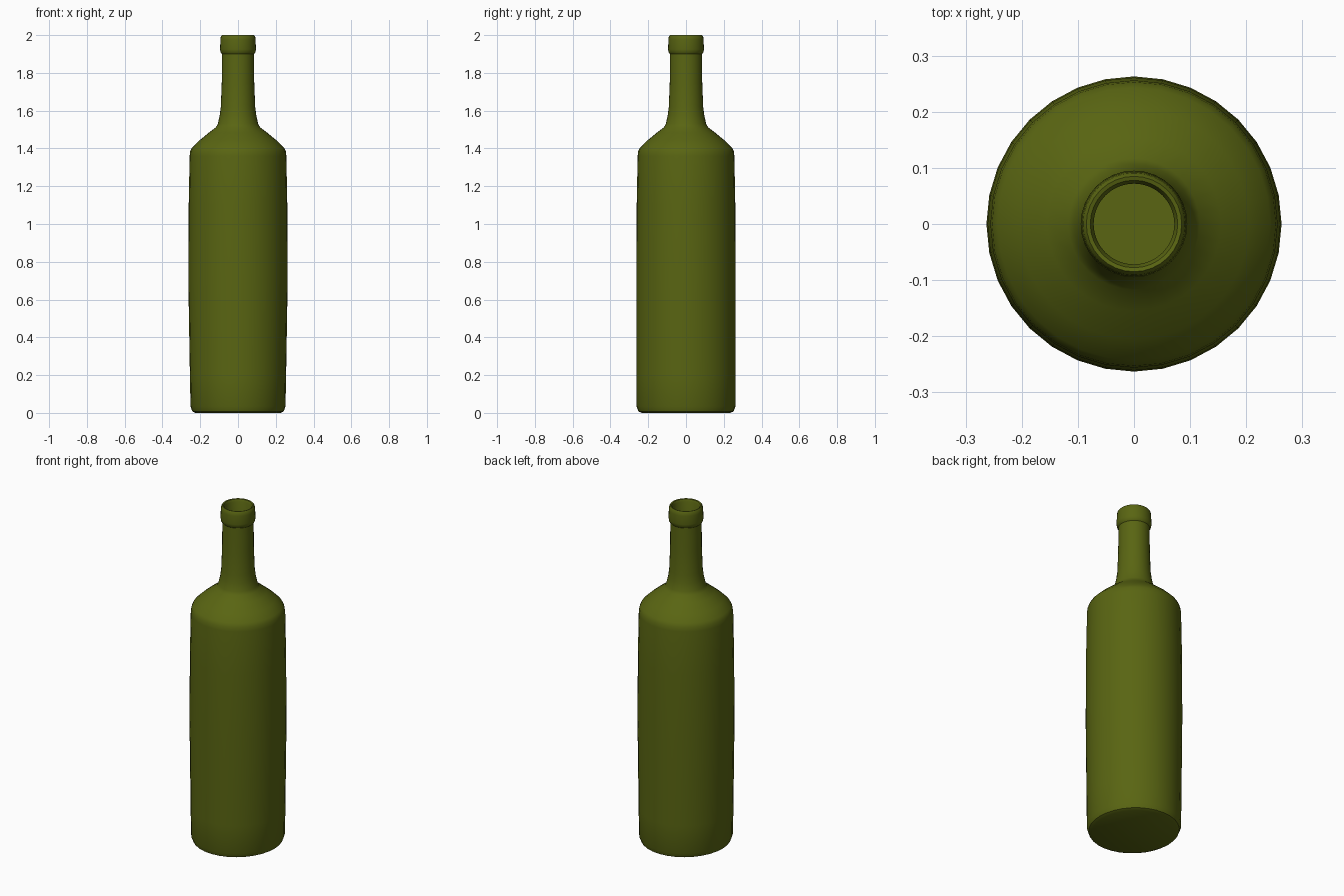
import bpy, bmesh, math

if "Cube" in bpy.data.objects:
    bpy.data.objects.remove(bpy.data.objects["Cube"])

SIDES = 32

# outer profile (radius, z) from base to lip
outer = [(0.235, 0.0), (0.252, 0.008), (0.262, 0.035), (0.262, 0.2), (0.263, 0.7),
         (0.261, 1.1), (0.256, 1.36), (0.253, 1.385), (0.243, 1.405), (0.205, 1.442),
         (0.155, 1.483), (0.117, 1.512), (0.107, 1.53), (0.097, 1.575), (0.091, 1.62),
         (0.086, 1.75), (0.085, 1.9), (0.092, 1.908), (0.095, 1.925), (0.093, 1.975),
         (0.091, 1.992), (0.085, 2.0)]
# inside of the glass, from lip down to the floor
inner = [(0.078, 1.998), (0.072, 1.985), (0.072, 1.6), (0.09, 1.51),
         (0.23, 1.38), (0.24, 0.2), (0.23, 0.04)]


def narrow(z):
    """The body is pinched slightly in x near its foot."""
    return 1 - 0.04 * max(0, min(1, (0.55 - z) / 0.5))


bm = bmesh.new()
rings = []
for r, z in outer + inner:
    rings.append([bm.verts.new((r * narrow(z) * math.cos(2 * math.pi * i / SIDES),
                                r * math.sin(2 * math.pi * i / SIDES), z))
                  for i in range(SIDES)])
for a, b in zip(rings, rings[1:]):
    for i in range(SIDES):
        j = (i + 1) % SIDES
        bm.faces.new((a[i], a[j], b[j], b[i]))
# underside and inner floor
bm.faces.new(rings[0][::-1])
bm.faces.new(rings[-1])
bmesh.ops.recalc_face_normals(bm, faces=bm.faces)

mesh = bpy.data.meshes.new("bottle")
bm.to_mesh(mesh)
bm.free()
bottle = bpy.data.objects.new("bottle", mesh)
bpy.context.collection.objects.link(bottle)

# olive green glass
glass = bpy.data.materials.new("olive_glass")
glass.diffuse_color = (0.1, 0.13, 0.006, 1)
glass.use_nodes = True
glass.node_tree.nodes["Principled BSDF"].inputs["Base Color"].default_value = glass.diffuse_color
mesh.materials.append(glass)

bpy.context.view_layer.objects.active = bottle
bottle.select_set(True)
bpy.ops.object.shade_smooth_by_angle(angle=math.radians(40))
